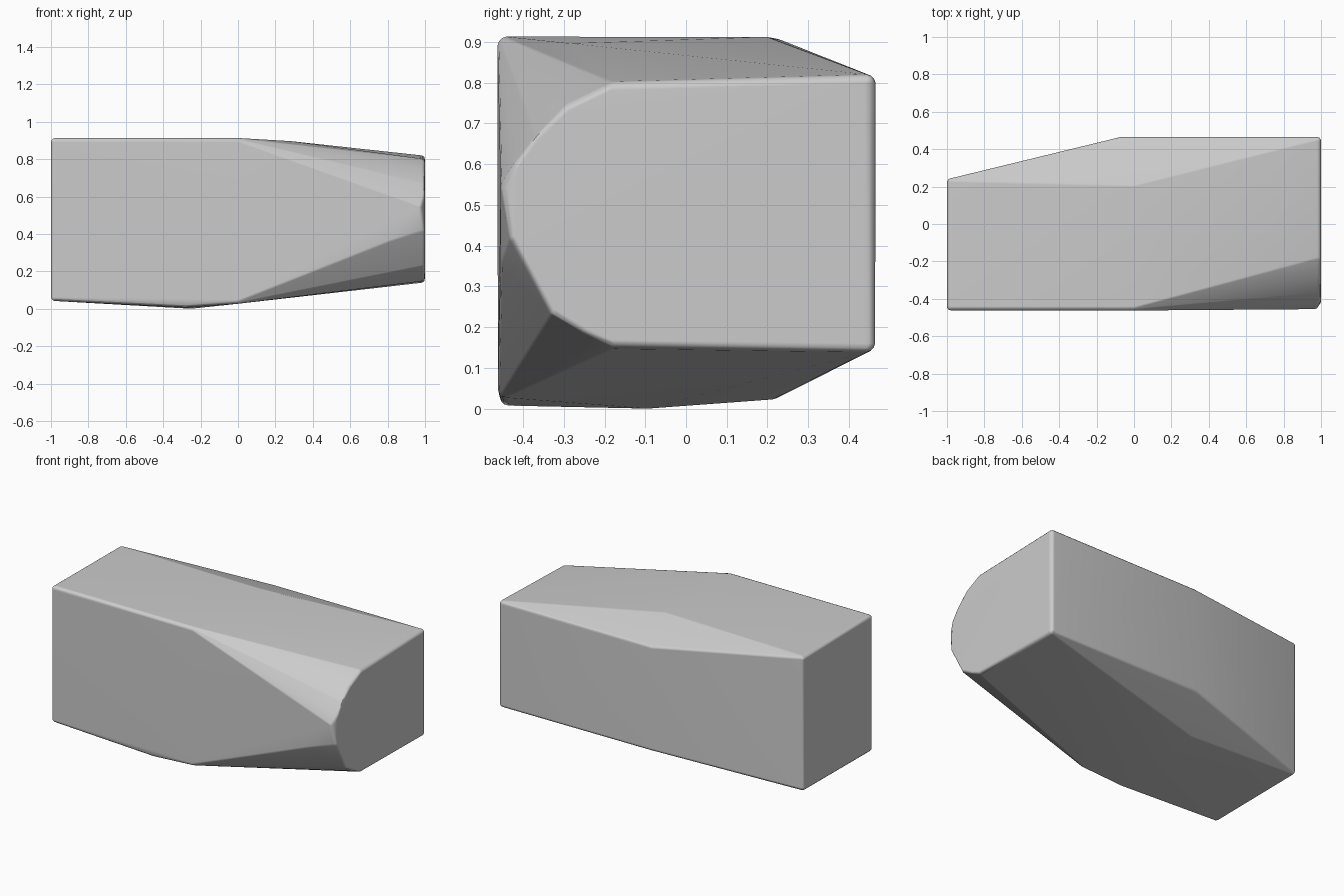
import bpy, bmesh
from mathutils import Vector

if "Cube" in bpy.data.objects:
    bpy.data.objects.remove(bpy.data.objects["Cube"])

EDGE = 0.022  # radius of the softened edges

grey = bpy.data.materials.new("stone grey")
grey.use_nodes = True
colour = (0.6, 0.6, 0.6, 1)
grey.diffuse_color = colour
grey.node_tree.nodes["Principled BSDF"].inputs["Base Color"].default_value = colour

# Square end: narrow in y, full height
corners = [(-1, y, z) for y in (-0.46, 0.235) for z in (0.045, 0.91)]

# Widest section: top shoulders, back ridge and shallow keel
corners += [
    (0, -0.46, 0.91), (0, 0.21, 0.915), (0.28, -0.3, 0.897),
    (-0.07, 0.465, 0.815), (-0.07, 0.465, 0.15),
    (-0.24, 0.225, 0.02), (-0.25, -0.1, -0.005),
    (-0.28, -0.455, 0.01), (0, -0.46, 0.03),
    (0.8, -0.46, 0.36),
]

# Rounded end: square at the back, curved along the front
corners += [(1, 0.465, 0.145), (1, 0.465, 0.815)]
corners += [(1, y, z) for y, z in (
    (-0.19, 0.805), (-0.30, 0.75), (-0.38, 0.67), (-0.43, 0.60),
    (-0.44, 0.42), (-0.34, 0.23), (-0.26, 0.18), (-0.19, 0.145))]
corners += [(0.965, -0.46, 0.55)]

# Wrap a skin around a small ball sitting inside every corner
bm = bmesh.new()
for x, y, z in corners:
    inward = Vector((0, -y, 0.45 - z)).normalized() * EDGE * 1.25
    centre = Vector((x, y, z)) + inward
    centre.x = max(-1 + EDGE, min(1 - EDGE, x))
    ball = bmesh.ops.create_icosphere(bm, subdivisions=2, radius=EDGE)
    bmesh.ops.translate(bm, verts=ball["verts"], vec=centre)

points = [v.co.copy() for v in bm.verts]
bm.clear()
for p in points:
    bm.verts.new(p)
hull = bmesh.ops.convex_hull(bm, input=bm.verts[:])
loose = [v for v in bm.verts if not v.link_faces]
bmesh.ops.delete(bm, geom=loose, context="VERTS")
bmesh.ops.recalc_face_normals(bm, faces=bm.faces[:])

# Rest the block on the ground
low = min(v.co.z for v in bm.verts)
bmesh.ops.translate(bm, verts=bm.verts[:], vec=(0, 0, -low))

mesh = bpy.data.meshes.new("faceted_block")
bm.to_mesh(mesh)
bm.free()
mesh.materials.append(grey)
block = bpy.data.objects.new("faceted_block", mesh)
bpy.context.collection.objects.link(block)

# Soft edges with flat-looking sides
bpy.context.view_layer.objects.active = block
block.select_set(True)
bpy.ops.object.shade_smooth_by_angle()
normals = block.modifiers.new("flat sides", "WEIGHTED_NORMAL")
normals.keep_sharp = True
